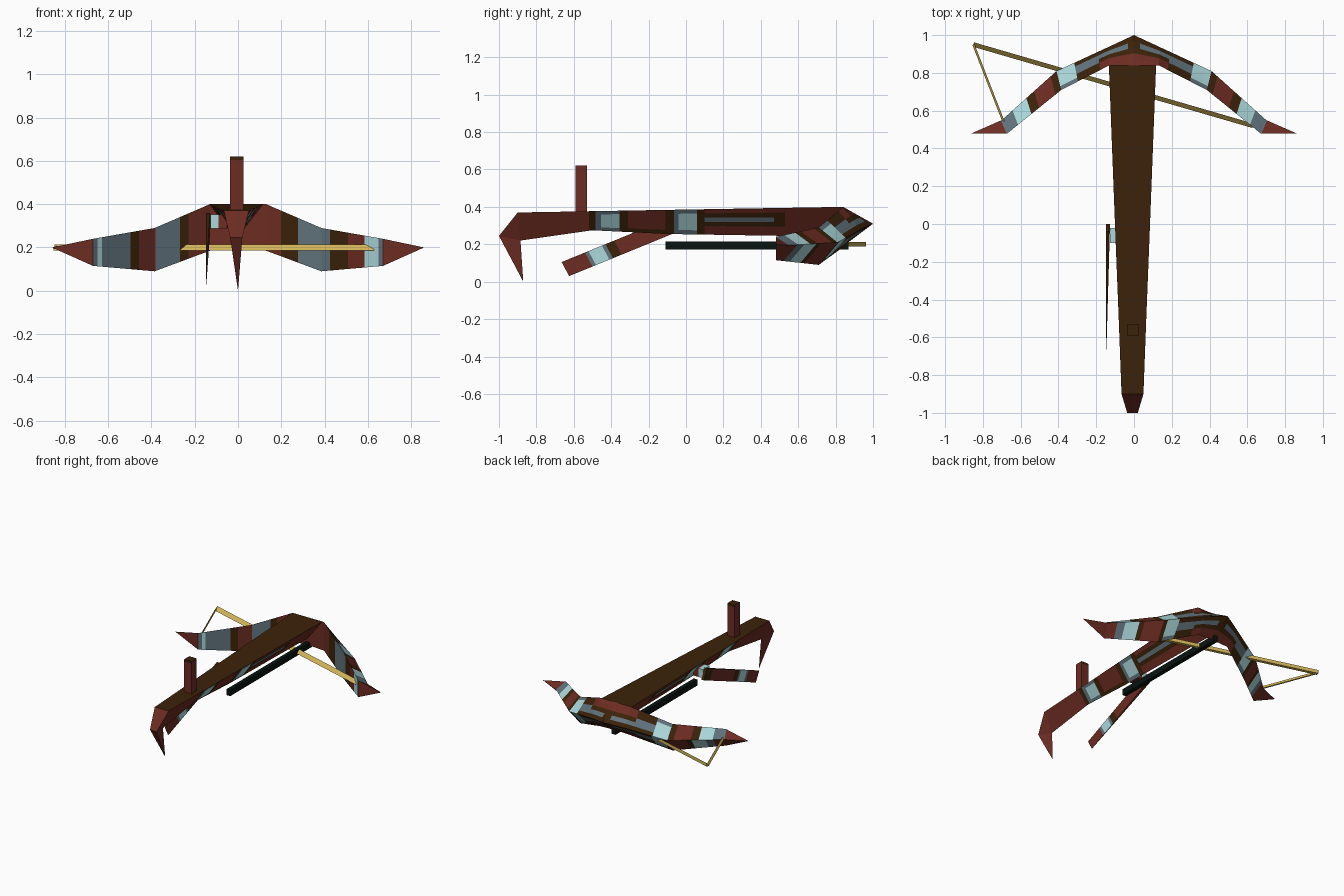
import bpy, bmesh, math
from mathutils import Vector

if "Cube" in bpy.data.objects:
    bpy.data.objects.remove(bpy.data.objects["Cube"])

PALETTE = {
    "red_wood": (0.15, 0.025, 0.016), "dark_brown": (0.045, 0.016, 0.003),
    "slate": (0.12, 0.17, 0.205), "pale_cyan": (0.42, 0.70, 0.72),
    "gold": (0.66, 0.47, 0.10), "black_green": (0.003, 0.007, 0.005),
}
NAMES = list(PALETTE)
RED, BROWN, SLATE, CYAN, GOLD, BLACK = range(6)
MATS = []
for n in NAMES:
    m = bpy.data.materials.new(n)
    m.diffuse_color = (*PALETTE[n], 1)
    m.use_nodes = True
    m.node_tree.nodes["Principled BSDF"].inputs["Base Color"].default_value = m.diffuse_color
    MATS.append(m)


def finish(name, bm):
    bmesh.ops.remove_doubles(bm, verts=bm.verts, dist=1e-5)
    bmesh.ops.recalc_face_normals(bm, faces=bm.faces)
    me = bpy.data.meshes.new(name)
    bm.to_mesh(me)
    bm.free()
    for m in MATS:
        me.materials.append(m)
    ob = bpy.data.objects.new(name, me)
    bpy.context.collection.objects.link(ob)
    return ob


def band(limits, u):
    """Colour of the first band whose upper limit lies above u."""
    return next(c for lim, c in limits if u < lim)


def loft(name, keys, cuts, rows, colour, caps=(0, 0)):
    """Loft key sections [(u, points)], cut along u and across each section edge."""
    us = sorted({k[0] for k in keys} | {c for c in cuts if keys[0][0] < c < keys[-1][0]})
    bm = bmesh.new()
    rings, n = [], len(keys[0][1])
    tags = [(e, r) for e in range(n) for r in range(rows[e])]
    for u in us:
        a, b = next((p, q) for p, q in zip(keys, keys[1:]) if p[0] <= u <= q[0])
        t = (u - a[0]) / (b[0] - a[0])
        pts = [Vector(p).lerp(Vector(q), t) for p, q in zip(a[1], b[1])]
        rings.append([bm.verts.new(pts[e].lerp(pts[(e + 1) % n], r / rows[e])) for e, r in tags])
    for i in range(len(us) - 1):
        for j, (e, r) in enumerate(tags):
            k = (j + 1) % len(tags)
            f = bm.faces.new((rings[i][j], rings[i][k], rings[i + 1][k], rings[i + 1][j]))
            f.material_index = colour(e, r, (us[i] + us[i + 1]) / 2)
    for on, ring, u in zip(caps, (rings[0], rings[-1]), (us[0], us[-1])):
        if on:
            bm.faces.new(ring).material_index = colour(0, 0, u)
    return finish(name, bm)


def bar(name, p, q, w, h, col, wedge=False):
    """Bar running from p to q: square section, or a wedge sloping up to the back."""
    p, q = Vector(p), Vector(q)
    d = (q - p).normalized()
    s = d.cross(Vector((0, 0, 1))).normalized() * w / 2
    if s.y > 0:
        s = -s
    v = Vector((0, 0, h / 2))
    ring = [s - v, -s - v, -s + v] if wedge else [s + v, s - v, -s - v, -s + v]
    return loft(name, [(0, [p + c for c in ring]), (1, [q + c for c in ring])], [],
                [1] * 4, lambda e, r, u: col, (1, 1))


# Stock: triangular section tapering to a hooked butt spike
CX = -0.008


def stock_section(y, z, half, by, bz):
    return [(CX - half, y, z), (CX + half, y, z), (CX, by, bz)]


stock_keys = [
    (-1.2, [(0, -0.87, 0)] * 3),
    (-1.0, stock_section(-1.0, 0.245, 0.028, -0.885, 0.22)),
    (-0.9, stock_section(-0.9, 0.37, 0.058, -0.885, 0.22)),
    (-0.5, stock_section(-0.5, 0.377, 0.073, -0.5, 0.275)),
    (-0.1, stock_section(-0.1, 0.384, 0.089, -0.1, 0.255)),
    (0.84, stock_section(0.84, 0.40, 0.125, 0.84, 0.24)),
]
STOCK_BANDS = [(-0.52, RED), (-0.485, BROWN), (-0.455, SLATE), (-0.355, CYAN), (-0.31, BROWN),
               (-0.11, RED), (-0.065, BROWN), (-0.04, SLATE), (0.06, CYAN), (0.10, BROWN),
               (0.47, SLATE), (0.53, BROWN), (9, RED)]


def stock_colour(e, r, u):
    if e == 0:
        return BROWN if u > -0.9 else RED
    depth = r if e == 1 else 5 - r          # 0 at the top edge, 5 at the keel
    c = band(STOCK_BANDS, u)
    if 0.1 < u < 0.53:                      # thin stripe with a dark border
        if depth in (0, 4, 5):
            return RED
        return c if depth == 2 else BROWN
    if c == CYAN and depth in (0, 5):
        return SLATE
    if c == RED and depth == 5 and -0.5 < u < 0:
        return BROWN
    return c


loft("stock", stock_keys, [b[0] for b in STOCK_BANDS], [1, 6, 6], stock_colour, (0, 1))

# Bow limbs: triangular section, flat inner face and a ridge in front
UPPER = [(0.03, BROWN), (0.18, SLATE), (0.30, SLATE), (0.39, CYAN), (0.42, BROWN), (0.505, RED),
         (0.545, BROWN), (0.615, CYAN), (0.675, SLATE), (9, RED)]
LOWER = [(0.03, BROWN), (0.18, SLATE), (0.29, SLATE), (0.365, CYAN), (0.39, BROWN), (0.485, RED),
         (0.51, BROWN), (0.58, CYAN), (0.62, SLATE), (9, RED)]
INNER = {
    1: [(0.20, RED), (0.28, BROWN), (0.43, SLATE), (0.51, BROWN), (0.585, RED), (0.65, CYAN),
        (0.67, SLATE), (9, RED)],
    -1: [(0.23, RED), (0.27, BROWN), (0.385, SLATE), (0.46, RED), (0.50, BROWN), (0.63, SLATE),
         (0.65, CYAN), (0.67, SLATE), (9, RED)],
}


def limb(name, s):
    keys = [
        (0.0, [(0, 0.84, 0.40), (0, 1.0, 0.31), (0, 0.84, 0.19)]),
        (0.13, [(0.13, 0.84, 0.40), (0.14, 0.935, 0.28), (0.13, 0.84, 0.185)]),
        (0.39, [(0.385, 0.71, 0.29), (0.41, 0.81, 0.21), (0.385, 0.71, 0.09)]),
        (0.67, [(0.67, 0.48, 0.24), (0.70, 0.55, 0.195), (0.67, 0.48, 0.115)]),
        (0.86, [(0.86, 0.48, 0.20)] * 3),
    ]
    keys = [(u, [(s * x, y, z) for x, y, z in pts]) for u, pts in keys]

    def colour(e, r, u):
        if e == 2:
            return band(INNER[s], u)
        c = band(UPPER if e == 0 else LOWER, u)
        row = r if e == 0 else 4 - r          # 0 beside the inner face, 4 at the ridge
        if u < 0.30 and c == SLATE or c == BROWN and u < 0.03:
            if row < 2:
                return RED if u < 0.18 else BROWN
            return c if row == 3 or (row == 2 and u > 0.18) else BROWN
        if c == CYAN and u < 0.4 and row == 0:
            return SLATE
        return c

    loft(name, keys, [b[0] for b in UPPER + LOWER + INNER[s]], [5, 5, 1], colour)


limb("right_limb", 1)
limb("left_limb", -1)

# Bowstring: long and short run
bar("long_string", (-0.85, 0.95, 0.20), (0.63, 0.52, 0.20), 0.024, 0.026, GOLD, True)
bar("short_string", (-0.85, 0.95, 0.20), (-0.69, 0.54, 0.20), 0.012, 0.016, GOLD, True)

# Bolt under the stock
bar("bolt", (-0.004, -0.11, 0.193), (-0.004, 0.87, 0.193), 0.032, 0.044, BLACK)


# Sight post with a dark top edge at front and back
def post_ring(z):
    return [(-0.037, -0.591, z), (0.025, -0.591, z), (0.025, -0.529, z), (-0.037, -0.529, z)]


loft("sight_post", [(0.36, post_ring(0.36)), (0.62, post_ring(0.62))], [0.603], [1] * 4,
     lambda e, r, u: BROWN if u > 0.603 and e in (0, 2) else RED, (1, 1))

# Trigger lever: thin wedge on the left side, with its pivot
LEVER = [(0.20, RED), (0.23, SLATE), (0.345, CYAN), (0.375, SLATE), (0.45, BROWN), (0.88, RED),
         (9, BROWN)]
lever_keys = [
    (0, [(-0.147, -0.665, 0.105), (-0.146, -0.665, 0.105),
         (-0.146, -0.625, 0.03), (-0.147, -0.625, 0.03)]),
    (1, [(-0.148, -0.04, 0.36), (-0.128, -0.04, 0.36),
         (-0.128, 0.0, 0.285), (-0.148, 0.0, 0.285)]),
]
loft("trigger_lever", lever_keys, [b[0] for b in LEVER], [1] * 4,
     lambda e, r, u: BROWN if e == 0 and u > 0.23 else band(LEVER, u), (1, 1))
bar("lever_pivot", (-0.128, -0.06, 0.32), (-0.09, -0.06, 0.32), 0.08, 0.065, CYAN)
bar("pivot_root", (-0.09, -0.06, 0.32), (-0.05, -0.06, 0.32), 0.08, 0.065, RED)
